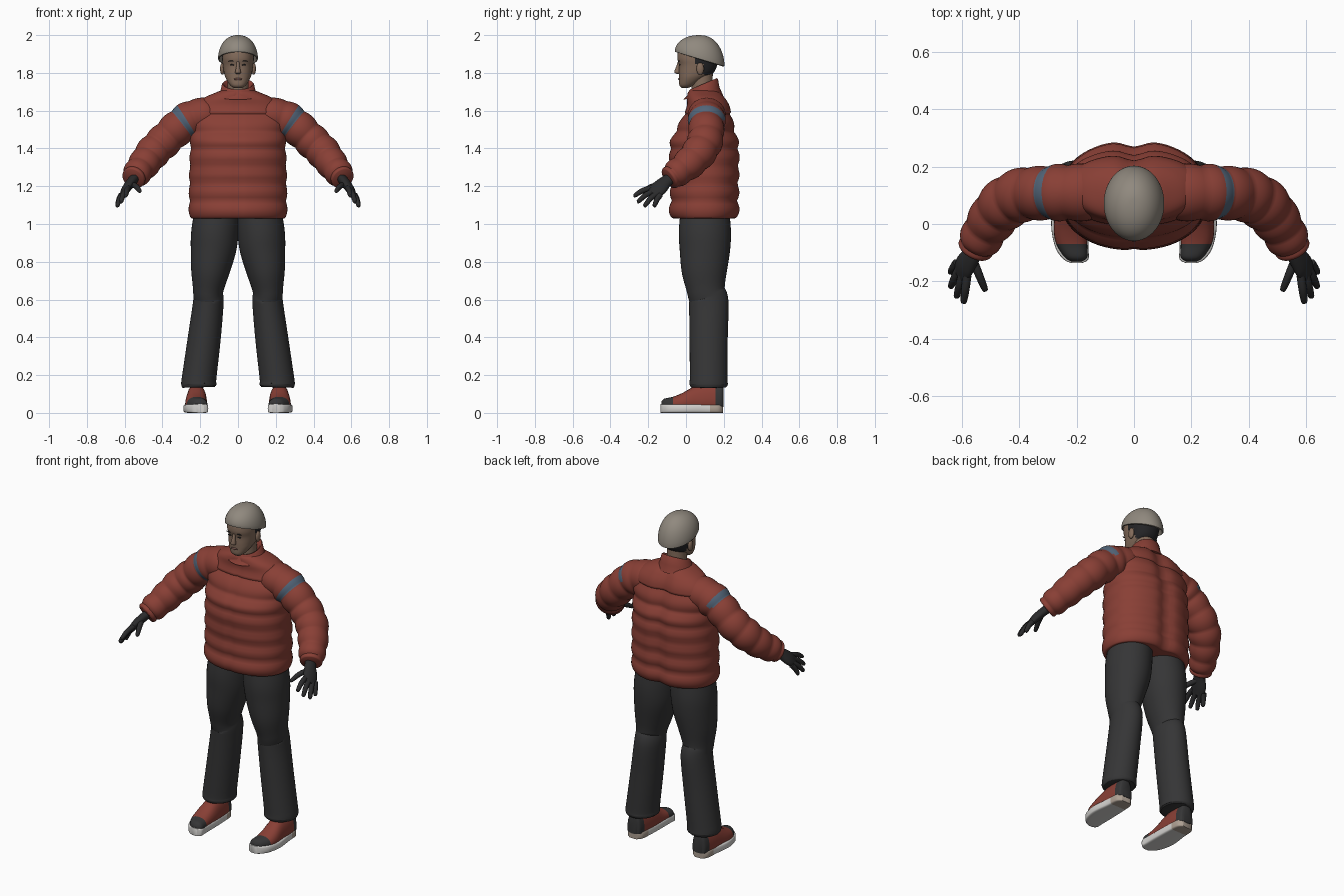
import bpy, bmesh, math
from mathutils import Vector

if "Cube" in bpy.data.objects:
    bpy.data.objects.remove(bpy.data.objects["Cube"])


def material(name, r, g, b):
    m = bpy.data.materials.new(name)
    m.use_nodes = True
    m.diffuse_color = (r, g, b, 1)
    m.node_tree.nodes["Principled BSDF"].inputs["Base Color"].default_value = (r, g, b, 1)
    return m


RED = material("brick red", .25, .05, .036)
CHARCOAL = material("charcoal", .036, .036, .037)
BLACK = material("glove black", .024, .024, .025)
BLUE = material("slate blue", .085, .13, .19)
SKIN = material("skin", .23, .15, .105)
KNIT = material("warm grey", .28, .25, .21)
HAIR = material("dark hair", .018, .018, .02)
WHITE = material("sole white", .65, .64, .62)
TAN = material("heel tan", .42, .35, .29)
LIP = material("lip", .17, .085, .07)


def spline(points, steps):
    """Catmull-Rom interpolation through tuples of any length."""
    p = [points[0]] + list(points) + [points[-1]]
    out = []
    for k in range(1, len(p) - 2):
        for s in range(steps):
            t = s / steps
            out.append([.5 * (2 * b + (c - a) * t + (2 * a - 5 * b + 4 * c - d) * t * t
                              + (3 * b - a - 3 * c + d) * t ** 3)
                        for a, b, c, d in zip(*p[k - 1:k + 3])])
    return out + [list(points[-1])]


def skin(name, rings, mats, rule=None, mirror=False):
    """Bridge closed rings, cap the ends; rule(centre, ring) picks the colour."""
    bm = bmesh.new()
    rows = [[bm.verts.new(v) for v in ring] for ring in rings]
    n = len(rows[0])
    for i, (a, b) in enumerate(zip(rows, rows[1:])):
        for j in range(n):
            k = (j + 1) % n
            f = bm.faces.new((a[j], a[k], b[k], b[j]))
            if rule:
                f.material_index = rule(f.calc_center_median(), i)
    for row in (rows[0], rows[-1]):
        f = bm.faces.new(row)
        if rule:
            f.material_index = rule(f.calc_center_median(), 0 if row is rows[0] else len(rows))
    bmesh.ops.recalc_face_normals(bm, faces=bm.faces)
    me = bpy.data.meshes.new(name)
    bm.to_mesh(me)
    bm.free()
    ob = bpy.data.objects.new(name, me)
    bpy.context.collection.objects.link(ob)
    for m in mats:
        me.materials.append(m)
    if mirror:
        ob.modifiers.new("Mirror", "MIRROR").use_mirror_merge = False
    bpy.ops.object.select_all(action="DESELECT")
    ob.select_set(True)
    bpy.context.view_layer.objects.active = ob
    bpy.ops.object.shade_smooth_by_angle(angle=math.radians(50))
    return ob


def circle(n, power=2):
    """Unit superellipse as (cos, sin) pairs."""
    e = 2 / power
    for j in range(n):
        a = 2 * math.pi * j / n
        c, s = math.cos(a), math.sin(a)
        yield math.copysign(abs(c) ** e, c), math.copysign(abs(s) ** e, s)


def tube(name, pts, mats, ref=(0, 1, 0), sides=24, steps=6, puff=0, rule=None):
    """Mirrored tube through (x, y, z, radius along ref, radius across)."""
    path = spline(pts, steps)
    rings = []
    for i, q in enumerate(path):
        a, b = path[max(i - 1, 0)], path[min(i + 1, len(path) - 1)]
        t = (Vector(b[:3]) - Vector(a[:3])).normalized()
        u = Vector(ref)
        u = (u - t * u.dot(t)).normalized()
        v = t.cross(u)
        g = puff * (abs(math.sin(math.pi * i / 9)) - .5)
        rings.append([Vector(q[:3]) + u * c * (q[3] + g) + v * s * (q[4] + g)
                      for c, s in circle(sides)])
    return skin(name, rings, mats, rule, True)


def blob(name, loc, size, mat, mirror=False):
    """Small ellipsoid."""
    rings = []
    for k in range(1, 10):
        a = math.pi * k / 10
        rings.append([(loc[0] + size[0] * c * math.sin(a), loc[1] + size[1] * s * math.sin(a),
                       loc[2] - size[2] * math.cos(a)) for c, s in circle(16)])
    return skin(name, rings, [mat], None, mirror)


# Quilted jacket body: z, half width, front y, back y
body = [(1.03, .245, -.07, .265), (1.05, .257, -.086, .283), (1.2, .257, -.08, .284),
        (1.4, .252, -.086, .286), (1.47, .25, -.066, .272), (1.55, .25, -.025, .25),
        (1.62, .23, .003, .238), (1.665, .185, .005, .215), (1.695, .12, .01, .188),
        (1.71, .08, .025, .165)]
rings = []
for z, hx, yf, yb in spline(body, 9):
    puff = .014 * abs(math.sin(math.pi * (z - 1.03) / .092)) - .008 if z < 1.585 else 0
    ring = []
    for c, s in circle(72, 2.2):
        x, y = (hx + puff * .6) * c, (yf + yb) / 2 + ((yb - yf) / 2 + puff) * s
        if s > 0:
            y -= .022 * math.exp(-(x / .045) ** 2)      # spine dent
        elif abs(x) < .008:
            y += .005                                   # zip groove
        ring.append((x, y, z))
    rings.append(ring)
skin("jacket_body", rings, [RED])

# Collar, higher at the back
rings = []
for z, tilt, hx, hy in [(1.67, .1, .115, .105), (1.70, .25, .094, .086), (1.735, .42, .086, .077),
                        (1.742, .42, .08, .071), (1.735, .42, .07, .06), (1.70, .3, .06, .05)]:
    rings.append([(hx * c, .092 + hy * s, z + tilt * hy * s) for c, s in circle(40)])
skin("collar", rings, [RED])

# Sleeves with a stripe round the upper arm, open at the lower back
arm = [(.14, .11, 1.585, .095, .085), (.24, .11, 1.56, .098, .096), (.31, .108, 1.515, .092, .092),
       (.385, .103, 1.445, .092, .09), (.45, .07, 1.38, .09, .088), (.5, .01, 1.315, .082, .08),
       (.54, -.06, 1.262, .07, .07), (.556, -.092, 1.24, .056, .056)]
tube("sleeve", arm, [RED, BLUE], sides=36, steps=10, puff=.008,
     rule=lambda c, i: int(14 <= i <= 17 and not (c.y > .15 and c.z < 1.55)))

# Gloves
across = (.04, .06, -.045)
tube("glove_palm", [(.54, -.07, 1.25, .03, .025), (.565, -.11, 1.222, .036, .025),
                    (.59, -.145, 1.188, .045, .023), (.604, -.178, 1.16, .038, .016)],
     [BLACK], across)
fingers = {"index": ((.582, -.18, 1.19), (.595, -.278, 1.148)),
           "middle": ((.597, -.17, 1.175), (.62, -.258, 1.115)),
           "ring": ((.61, -.155, 1.16), (.641, -.222, 1.093)),
           "little": ((.618, -.135, 1.155), (.641, -.17, 1.092)),
           "thumb": ((.562, -.125, 1.21), (.517, -.235, 1.172))}
for name, (a, b) in fingers.items():
    mid = [(p + q) / 2 for p, q in zip(a, b)]
    mid[2] += .008
    near = [p + (q - p) * .92 for p, q in zip(a, b)]
    tube("glove_" + name, [(*a, .015, .015), (*mid, .0145, .0145), (*near, .011, .011),
                           (*b, .004, .004)], [BLACK], (0, .5, 1), 12, 4)

# Trousers
leg = [(.11, .1, 1.06, .13, .12), (.122, .1, .96, .138, .125), (.13, .1, .87, .134, .121),
       (.147, .097, .75, .12, .102), (.158, .106, .645, .1, .08), (.157, .12, .585, .105, .081),
       (.178, .12, .4, .101, .087), (.205, .12, .19, .1, .091), (.208, .12, .15, .101, .093),
       (.208, .12, .135, .092, .085)]
tube("trouser_leg", leg, [CHARCOAL], sides=40, steps=6)

# Shoe uppers with dark toe cap and heel: y, centre x, half width, top z
upper = [(-.131, .2, .018, .058), (-.115, .203, .04, .075), (-.07, .217, .054, .085),
         (-.02, .222, .058, .105), (.05, .22, .056, .142), (.12, .22, .053, .152),
         (.185, .22, .045, .152), (.198, .22, .028, .14)]
rings = [[(x + w * c, y, .04 + ((top - .04) * s if s > 0 else .01 * s))
          for c, s in circle(24, 2.4)] for y, x, w, top in spline(upper, 6)]
skin("shoe_upper", rings, [RED, CHARCOAL],
     lambda c, i: int(c.y < -.07 or c.y > .155), True)

# Soles: y, centre x, half width
sole = [(-.136, .2, .02), (-.122, .203, .044), (-.08, .217, .058), (0, .224, .065),
        (.1, .22, .058), (.17, .22, .052), (.196, .22, .03)]
rings = [[(x + w * c, y, .023 + .023 * s) for c, s in circle(24, 6)]
         for y, x, w in spline(sole, 6)]
skin("shoe_sole", rings, [WHITE, TAN], lambda c, i: int(c.y > .13), True)

# Neck and head, with hair on the back of the skull
skin("neck", [[(r * c, y + r * s, z) for c, s in circle(28)]
              for z, y, r in [(1.66, .09, .06), (1.74, .085, .055), (1.82, .085, .058)]], [SKIN])
skull = [(1.72, .022, -.022, .01), (1.735, .042, -.035, .045), (1.77, .064, -.036, .1),
         (1.8, .074, -.037, .145), (1.84, .08, -.037, .165), (1.88, .084, -.046, .175),
         (1.93, .078, -.035, .165), (1.965, .045, .02, .12)]
rings = [[(hx * c, (f + b) / 2 + (b - f) / 2 * s, z) for c, s in circle(48, 2.25)]
         for z, hx, f, b in spline(skull, 5)]
skin("head", rings, [SKIN, HAIR],
     lambda c, i: int(c.z > 1.79 and c.y > .09 or c.z > 1.845 and c.y > .045))

# Facial features
rings = [[(w * c, y + d * s, z) for c, s in circle(16)]
         for z, y, w, d in [(1.862, -.036, .008, .006), (1.835, -.041, .009, .01),
                            (1.81, -.046, .014, .016), (1.8, -.045, .016, .015),
                            (1.794, -.038, .01, .008)]]
skin("nose", rings, [SKIN])
blob("ear", (.083, .075, 1.822), (.012, .02, .033), SKIN, True)
blob("eye", (.032, -.034, 1.842), (.012, .004, .004), HAIR, True)
blob("eyebrow", (.034, -.038, 1.862), (.018, .004, .003), HAIR, True)
blob("mouth", (0, -.036, 1.767), (.022, .006, .006), LIP)

# Knitted cap with a sloping rim
rings = []
for grow, lift in [(.86, .03), (.94, 0), (.99, .002)] + [(None, k / 16) for k in range(1, 16)]:
    ring = []
    for c, s in circle(48):
        rim = 1.91 - .29 * (.132 + .132 * s)
        if grow:
            ring.append((.106 * c * grow, .072 + .132 * s * grow, rim + lift))
        else:
            a = lift * math.pi / 2
            w = math.cos(a) ** .9
            ring.append((.106 * c * w, .072 + .132 * s * w, rim + (2 - rim) * math.sin(a)))
    rings.append(ring)
skin("knit_cap", rings, [KNIT])
